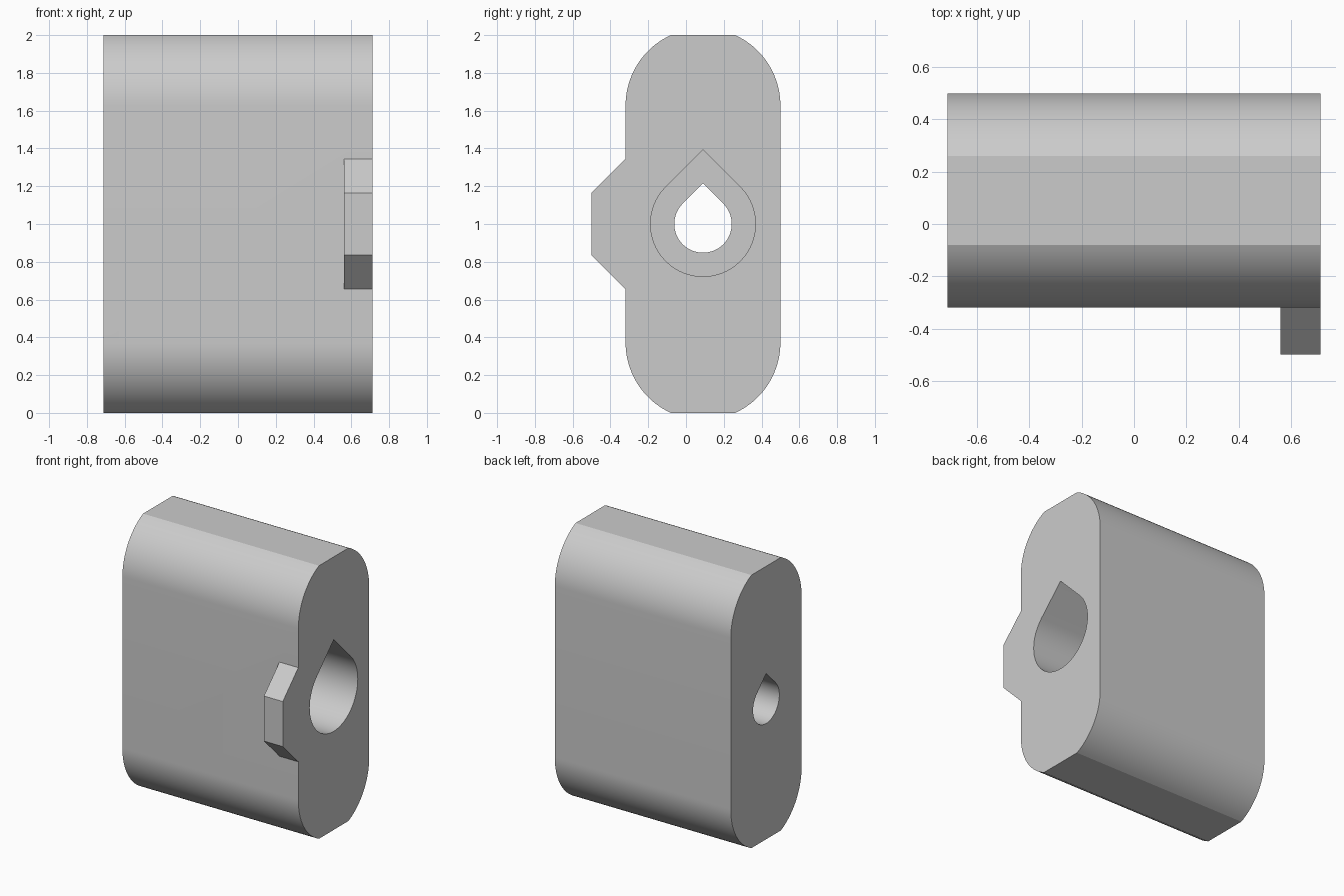
import bpy, bmesh, math

cube = bpy.data.objects.get("Cube")
if cube:
    bpy.data.objects.remove(cube, do_unlink=True)

HALF_LENGTH = 0.713   # half of the block's length along x
MID_Y = 0.09          # centre line of the block and its bore
MID_Z = 1.0

grey = bpy.data.materials.new("light grey")
grey.use_nodes = True
colour = (0.6, 0.6, 0.6, 1)
grey.diffuse_color = colour
grey.node_tree.nodes["Principled BSDF"].inputs["Base Color"].default_value = colour


def arc(cy, cz, radius, start, end, steps):
    """Points on an arc in the y-z plane, angles in degrees."""
    angles = [math.radians(start + (end - start) * i / steps) for i in range(steps + 1)]
    return [(cy + radius * math.cos(a), cz + radius * math.sin(a)) for a in angles]


def prism(name, profile, x0, x1):
    """Extrude a y-z profile from x0 to x1."""
    bm = bmesh.new()
    face = bm.faces.new([bm.verts.new((x0, y, z)) for y, z in profile])
    extruded = bmesh.ops.extrude_face_region(bm, geom=[face])["geom"]
    moved = [g for g in extruded if isinstance(g, bmesh.types.BMVert)]
    bmesh.ops.translate(bm, verts=moved, vec=(x1 - x0, 0, 0))
    bmesh.ops.recalc_face_normals(bm, faces=bm.faces)
    mesh = bpy.data.meshes.new(name)
    bm.to_mesh(mesh)
    bm.free()
    mesh.materials.append(grey)
    obj = bpy.data.objects.new(name, mesh)
    bpy.context.collection.objects.link(obj)
    return obj


def teardrop(radius):
    """Circle with a 45 degree pointed top."""
    return arc(MID_Y, MID_Z, radius, 135, 405, 48) + [(MID_Y, MID_Z + radius * math.sqrt(2))]


def combine(target, other, operation):
    mod = target.modifiers.new(operation.title(), "BOOLEAN")
    mod.operation = operation
    mod.solver = "EXACT"
    mod.object = other
    bpy.context.view_layer.objects.active = target
    bpy.ops.object.modifier_apply(modifier=mod.name)
    bpy.data.objects.remove(other, do_unlink=True)


# Block: upright capsule section, cut flat at top and bottom
radius, centre_rise = 0.41, 0.627
cut = math.degrees(math.asin((1 - centre_rise) / radius))
outline = []
for side, start, end in ((1, 0, cut), (1, 180 - cut, 180), (-1, 180, 180 + cut), (-1, 360 - cut, 360)):
    outline += arc(MID_Y, MID_Z + side * centre_rise, radius, start, end, 20)
block = prism("block", outline, -HALF_LENGTH, HALF_LENGTH)

# Bevelled tab on the front, flush with the left end
tab_profile = [(-0.2, 0.655), (-0.32, 0.655), (-0.5, 0.835),
               (-0.5, 1.165), (-0.32, 1.345), (-0.2, 1.345)]
combine(block, prism("tab", tab_profile, 0.56, HALF_LENGTH), "UNION")

# Narrow through bore, widened from the left end
combine(block, prism("narrow_bore", teardrop(0.152), -1, 1), "DIFFERENCE")
combine(block, prism("wide_bore", teardrop(0.278), -0.1, 1), "DIFFERENCE")

bpy.ops.object.select_all(action="DESELECT")
block.select_set(True)
bpy.context.view_layer.objects.active = block
bpy.ops.object.shade_smooth_by_angle(angle=math.radians(15))
